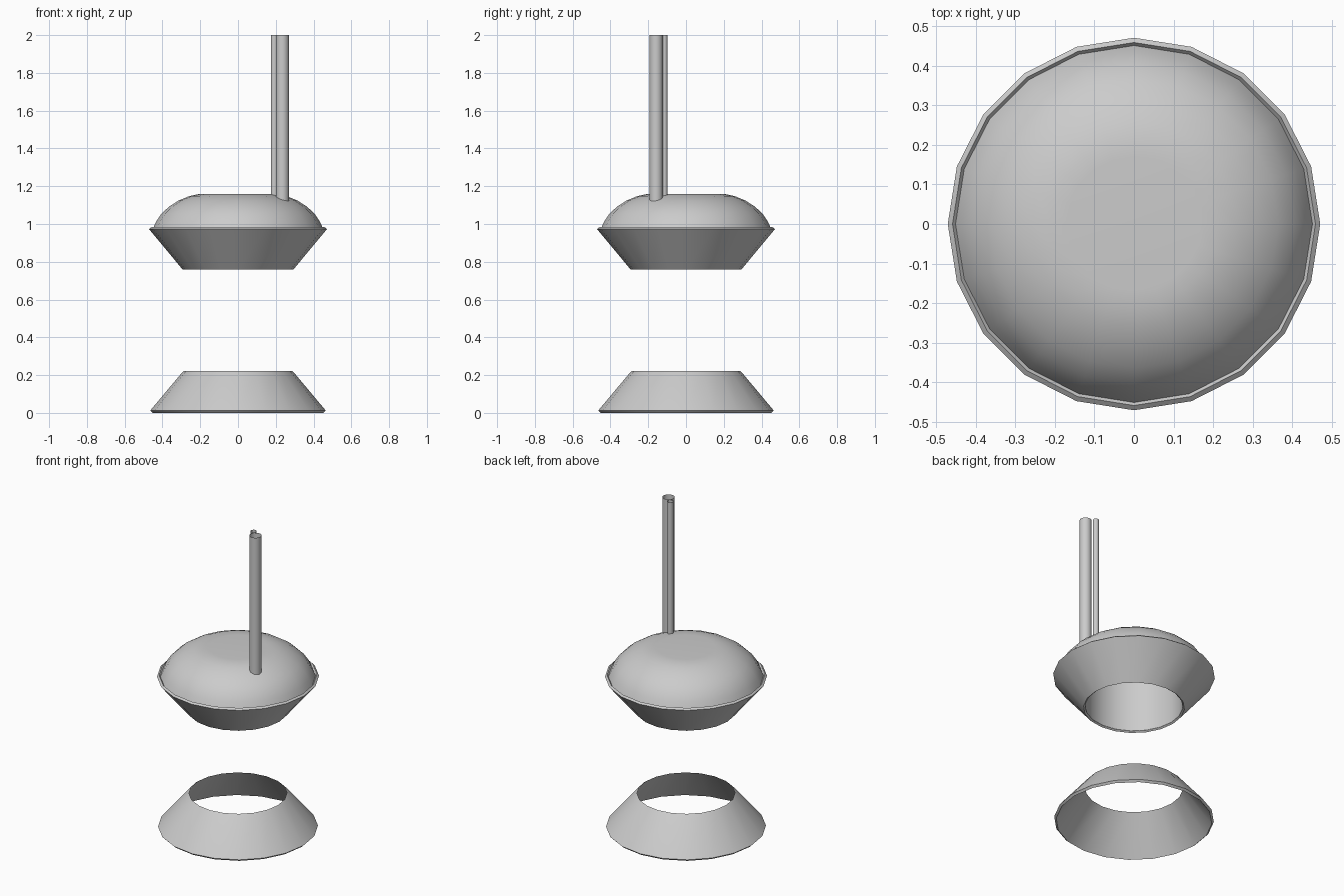
import bpy, bmesh, math

cube = bpy.data.objects.get("Cube")
if cube:
    bpy.data.objects.remove(cube, do_unlink=True)

grey = bpy.data.materials.new("plain_grey")
grey.use_nodes = True
colour = (0.6, 0.6, 0.6, 1)
grey.diffuse_color = colour
grey.node_tree.nodes["Principled BSDF"].inputs["Base Color"].default_value = colour


def lathe(name, profile, sides=20, centre=(0, 0), closed=False):
    """Turn an (r, z) profile about a vertical axis."""
    bm = bmesh.new()
    rings = []
    for r, z in profile:
        count = sides if r > 0 else 1
        rings.append([bm.verts.new((r * math.cos(math.tau * i / sides),
                                    r * math.sin(math.tau * i / sides), z))
                      for i in range(count)])
    pairs = list(zip(rings, rings[1:]))
    if closed:
        pairs.append((rings[-1], rings[0]))
    for a, b in pairs:
        for i in range(sides):
            j = (i + 1) % sides
            if len(b) == 1:
                bm.faces.new((a[i], a[j], b[0]))
            else:
                bm.faces.new((a[i], a[j], b[j], b[i]))
    if closed:
        bmesh.ops.recalc_face_normals(bm, faces=bm.faces)
    mesh = bpy.data.meshes.new(name)
    bm.to_mesh(mesh)
    bm.free()
    mesh.materials.append(grey)
    obj = bpy.data.objects.new(name, mesh)
    obj.location = (centre[0], centre[1], 0)
    bpy.context.collection.objects.link(obj)
    bpy.ops.object.select_all(action="DESELECT")
    obj.select_set(True)
    bpy.context.view_layer.objects.active = obj
    bpy.ops.object.shade_smooth_by_angle(angle=math.radians(30))
    return obj


# Lower flared ring, with its rims square to the wall
lathe("base_ring", [(0.465, 0.012), (0.295, 0.215), (0.285, 0.223), (0.453, 0.0)],
      closed=True)

# Upper flared bowl
lathe("bowl", [(0.294, 0.76), (0.471, 0.973), (0.459, 0.983), (0.284, 0.768)],
      closed=True)

# Upright sleeve inside the bowl
lathe("inner_sleeve", [(0.285, 0.767), (0.285, 1.12)])

# Rounded lid with a flat crown
lathe("dome", [(0.452, 0.972), (0.435, 1.01), (0.405, 1.055), (0.365, 1.092),
               (0.315, 1.124), (0.26, 1.147), (0.21, 1.158), (0.17, 1.16), (0, 1.16)])

# Two open pipes rising from the lid
lathe("large_pipe", [(0.035, 1.07), (0.035, 2.0)], 20, (0.235, -0.158))
lathe("small_pipe", [(0.018, 1.07), (0.018, 2.0)], 20, (0.192, -0.116))
